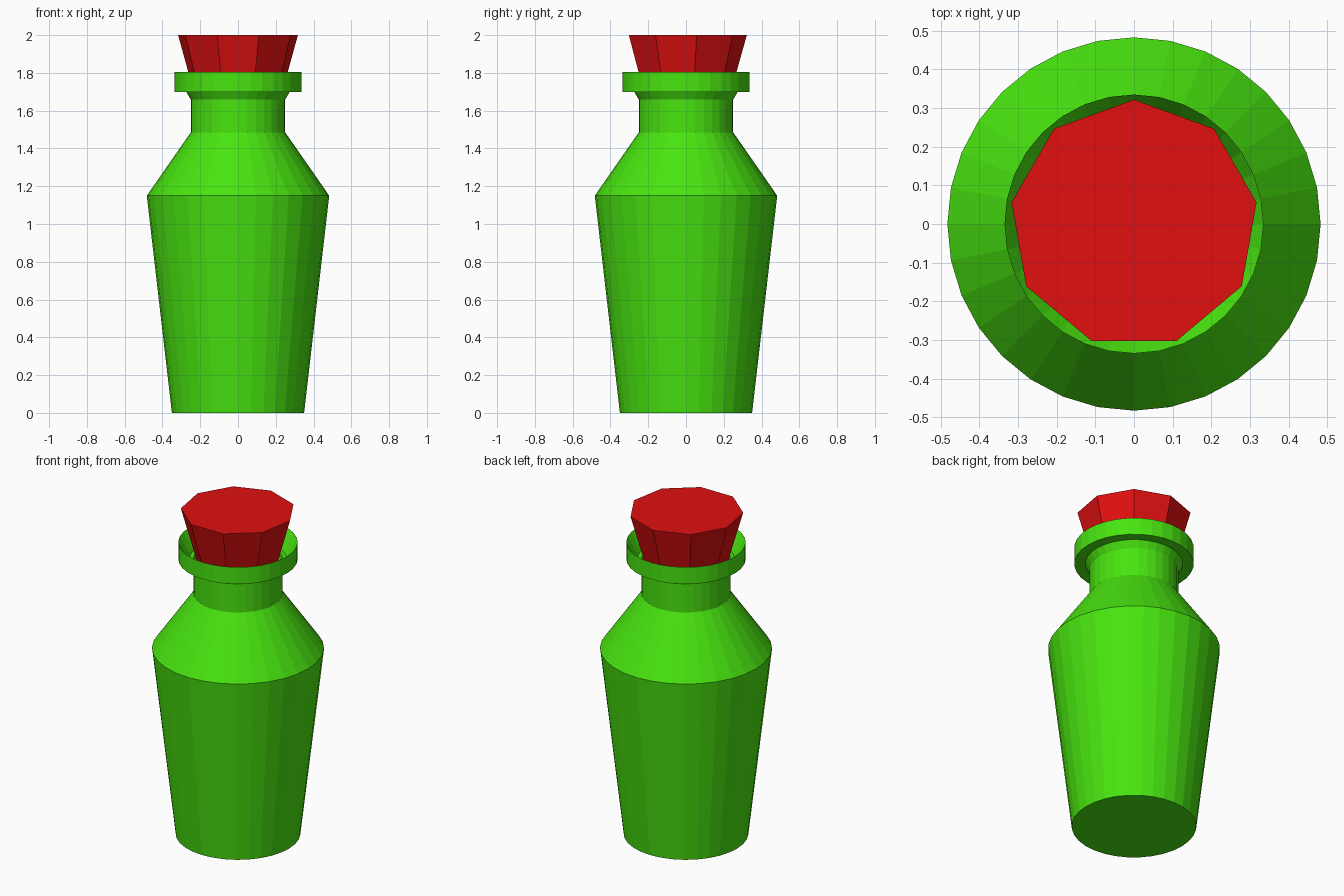
import bpy, bmesh, math

old = bpy.data.objects.get("Cube")
if old:
    bpy.data.objects.remove(old, do_unlink=True)


def make_material(name, rgb):
    mat = bpy.data.materials.new(name)
    mat.use_nodes = True
    color = (*rgb, 1.0)
    mat.diffuse_color = color
    mat.node_tree.nodes["Principled BSDF"].inputs["Base Color"].default_value = color
    return mat


def lathe(name, profile, sides, mat):
    """Flat-shaded turned solid from (radius, z) points, capped at both ends."""
    bm = bmesh.new()
    rings = []
    for r, z in profile:
        angles = [math.pi / 2 + math.tau * i / sides for i in range(sides)]
        rings.append([bm.verts.new((r * math.cos(a), r * math.sin(a), z)) for a in angles])
    for low, high in zip(rings, rings[1:]):
        for i in range(sides):
            j = (i + 1) % sides
            bm.faces.new((low[i], low[j], high[j], high[i]))
    bm.faces.new(rings[0][::-1])
    bm.faces.new(rings[-1])
    bmesh.ops.recalc_face_normals(bm, faces=bm.faces)
    mesh = bpy.data.meshes.new(name)
    bm.to_mesh(mesh)
    bm.free()
    mesh.materials.append(mat)
    obj = bpy.data.objects.new(name, mesh)
    bpy.context.collection.objects.link(obj)
    return obj


green = make_material("green glass", (0.065, 0.78, 0.005))
red = make_material("red stopper", (0.75, 0.005, 0.005))

# Bottle: base, shoulder, neck, lip, then the funnel-shaped mouth
lathe("bottle", [(0.35, 0), (0.483, 1.15), (0.25, 1.485), (0.25, 1.7),
                 (0.335, 1.7), (0.335, 1.805), (0.21, 1.59)], 32, green)

# Tapered nine-sided stopper sitting in the mouth
lathe("stopper", [(0.21, 1.6), (0.322, 2.0)], 9, red)
